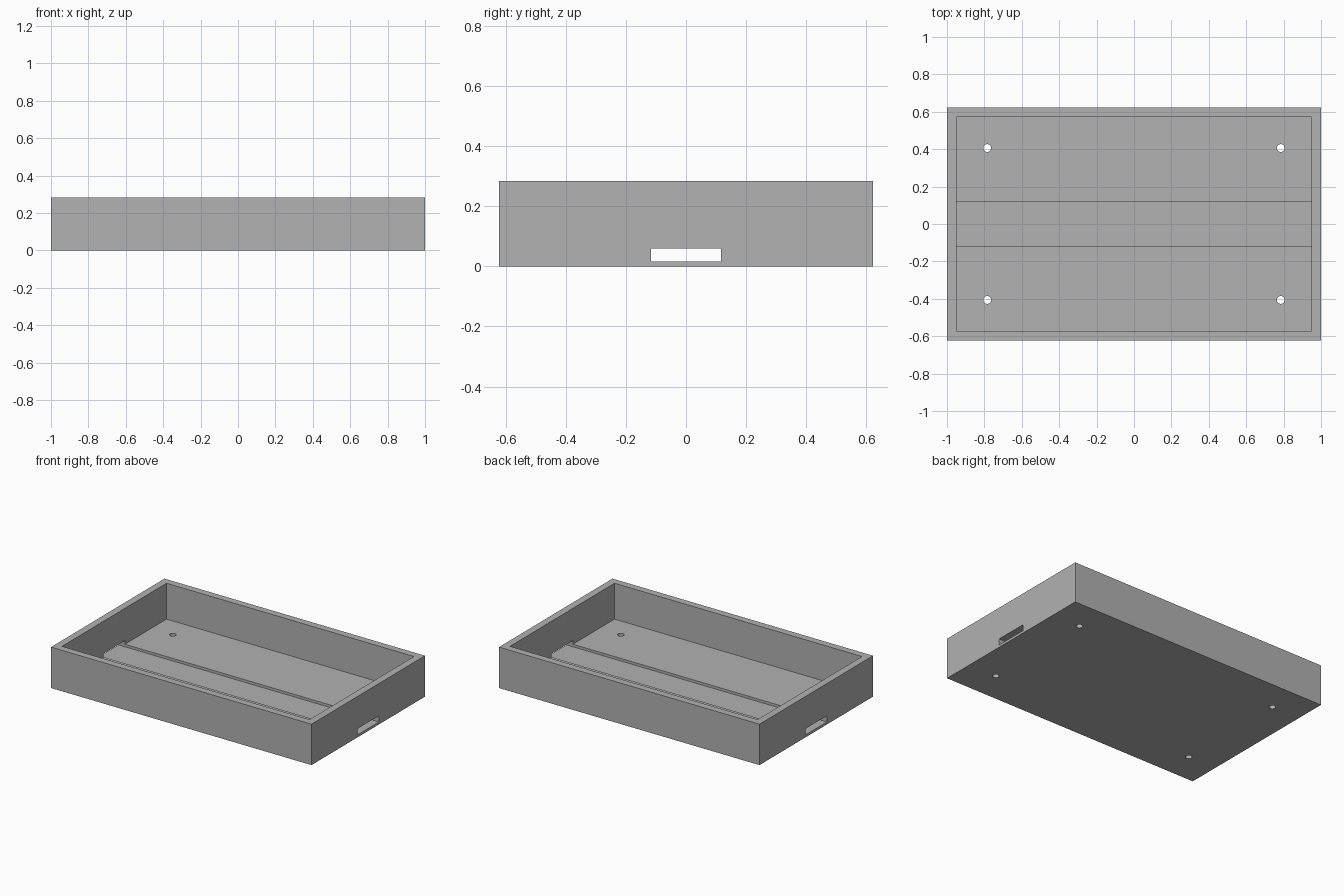
import bpy

if "Cube" in bpy.data.objects:
    bpy.data.objects.remove(bpy.data.objects["Cube"])

HEIGHT = 0.284
FLOOR = 0.035

grey = bpy.data.materials.new("plain grey")
grey.diffuse_color = (0.445, 0.445, 0.445, 1)
grey.use_nodes = True
grey.node_tree.nodes["Principled BSDF"].inputs["Base Color"].default_value = grey.diffuse_color


def box(name, x, y, z0, z1):
    """Box centred on x = y = 0, spanning z0 to z1."""
    bpy.ops.mesh.primitive_cube_add(size=1, location=(0, 0, (z0 + z1) / 2))
    ob = bpy.context.object
    ob.name = name
    ob.scale = (x, y, z1 - z0)
    bpy.ops.object.transform_apply(location=True, rotation=True, scale=True)
    return ob


def cut(target, cutter):
    """Subtract the cutter from the target, then remove it."""
    mod = target.modifiers.new("cut", 'BOOLEAN')
    mod.operation = 'DIFFERENCE'
    mod.solver = 'EXACT'
    mod.object = cutter
    bpy.context.view_layer.objects.active = target
    bpy.ops.object.modifier_apply(modifier=mod.name)
    bpy.data.objects.remove(cutter, do_unlink=True)


# Outer block of the tray
tray = box("tray", 2.0, 1.244, 0, HEIGHT)
tray.data.materials.append(grey)

# Open interior
cut(tray, box("interior_cutter", 1.9, 1.146, FLOOR, HEIGHT + 0.1))

# Floor channel that runs out through a slot in each end wall
cut(tray, box("channel_cutter", 2.2, 0.234, 0.017, 0.06))

# Four screw holes through the floor
for x in (-0.785, 0.785):
    for y in (-0.406, 0.406):
        bpy.ops.mesh.primitive_cylinder_add(vertices=32, radius=0.021, depth=0.2,
                                            location=(x, y, 0.02))
        cut(tray, bpy.context.object)

# Smooth hole walls, sharp edges elsewhere
bpy.ops.object.select_all(action='DESELECT')
tray.select_set(True)
bpy.context.view_layer.objects.active = tray
bpy.ops.object.shade_smooth_by_angle()
